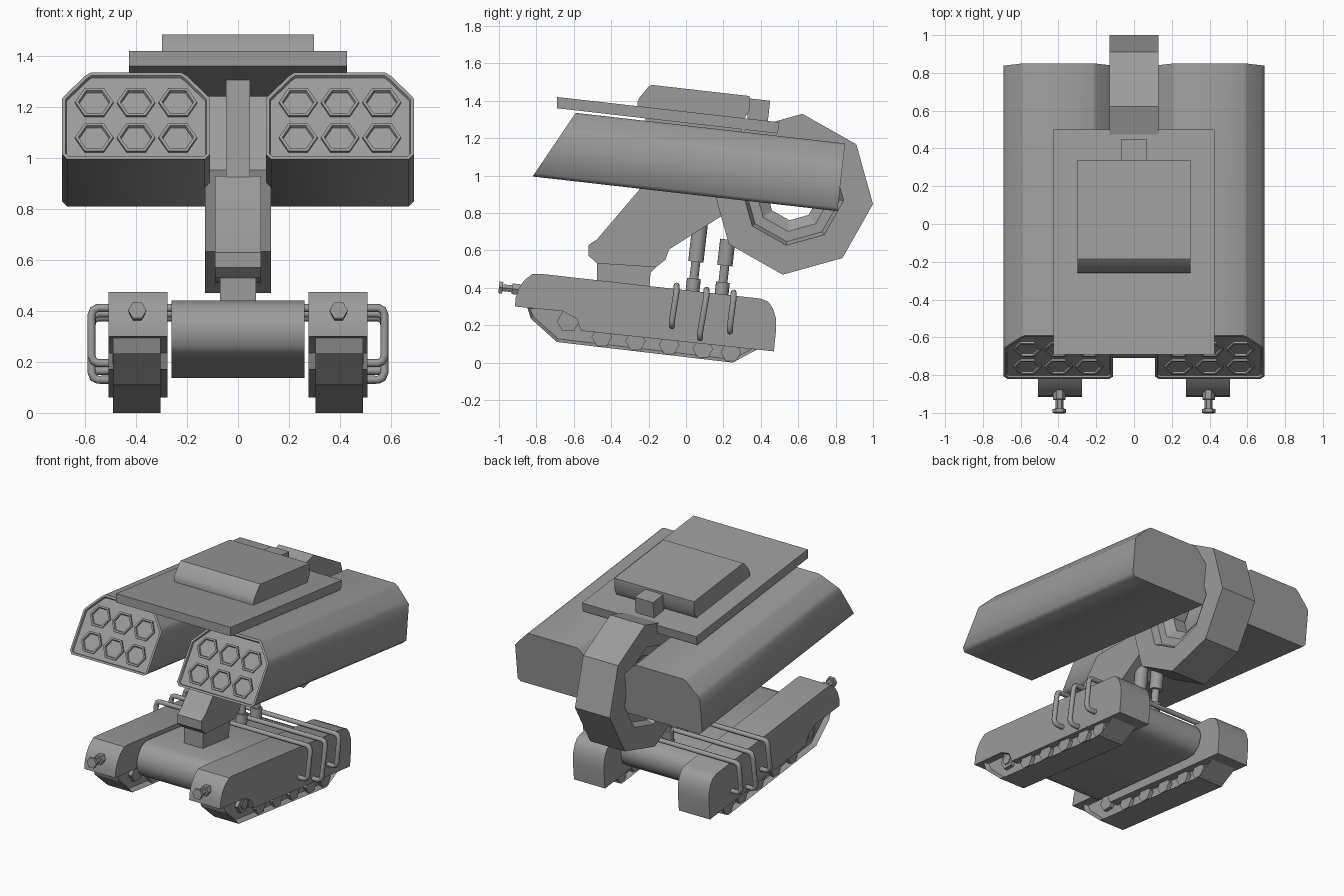
import bpy, bmesh, math
from mathutils import Vector

if "Cube" in bpy.data.objects:
    bpy.data.objects.remove(bpy.data.objects["Cube"])

grey = bpy.data.materials.new("plain_grey")
grey.diffuse_color = (0.33, 0.33, 0.33, 1)
grey.use_nodes = True
grey.node_tree.nodes["Principled BSDF"].inputs["Base Color"].default_value = grey.diffuse_color


def finish(name, bm, angle=30):
    bmesh.ops.recalc_face_normals(bm, faces=bm.faces)
    me = bpy.data.meshes.new(name)
    bm.to_mesh(me)
    bm.free()
    ob = bpy.data.objects.new(name, me)
    bpy.context.collection.objects.link(ob)
    me.materials.append(grey)
    bpy.ops.object.select_all(action='DESELECT')
    ob.select_set(True)
    bpy.context.view_layer.objects.active = ob
    bpy.ops.object.shade_smooth_by_angle(angle=math.radians(angle))
    return ob


def loft(bm, rings, caps=True, closed=False):
    """Skin matching rings of points."""
    vs = [[bm.verts.new(p) for p in r] for r in rings]
    n = len(vs[0])
    for i in range(len(vs) if closed else len(vs) - 1):
        a, b = vs[i], vs[(i + 1) % len(vs)]
        for j in range(n):
            bm.faces.new((a[j], a[(j + 1) % n], b[(j + 1) % n], b[j]))
    if caps:
        return bm.faces.new(vs[0]), bm.faces.new(vs[-1])


def slab(name, prof, x0, x1, angle=30, recess=None):
    """Side profile of (y, z) points extruded along x."""
    bm = bmesh.new()
    ends = loft(bm, [[(x, y, z) for y, z in prof] for x in (x0, x1)])
    if recess:
        bmesh.ops.recalc_face_normals(bm, faces=bm.faces)
        bmesh.ops.inset_individual(bm, faces=list(ends), thickness=recess[0], depth=-recess[1])
    return finish(name, bm, angle)


def rods(name, parts, n=12, twist=0.0, angle=40):
    """Cylinders given as (start, end, radius)."""
    bm = bmesh.new()
    for p, q, r in parts:
        p, q = Vector(p), Vector(q)
        d = (q - p).normalized()
        u = Vector((1, 0, 0)) if abs(d.x) < 0.9 else Vector((0, 1, 0))
        u = (u - d * u.dot(d)).normalized()
        v = d.cross(u)
        offs = [u * (r * math.cos(t)) + v * (r * math.sin(t))
                for t in (twist + 2 * math.pi * k / n for k in range(n))]
        loft(bm, [[c + o for o in offs] for c in (p, q)])
    return finish(name, bm, angle)


# Upper body pitch: direction along the body and its upward normal
A = Vector((0, 0.9936, -0.113))
N = Vector((0, 0.113, 0.9936))
P0 = Vector((0, -0.82, 0.995))
H, LEAN, LENGTH = 0.364, 0.19, 1.64

SECTION = [(-.27, 0), (.27, 0), (.29, .02), (.29, .255), (.27, .278), (.2, .35),
           (.178, H), (-.178, H), (-.2, .35), (-.27, .278), (-.29, .255), (-.29, .02)]

for s, side in ((-1, "left"), (1, "right")):
    # Launcher pod with leaning front and a sunken front panel
    cx = s * 0.4
    bm = bmesh.new()
    front = [P0 + A * (LEAN * h / H) + N * h + Vector((cx + x, 0, 0)) for x, h in SECTION]
    rear = [P0 + A * LENGTH + N * h + Vector((cx + x, 0, 0)) for x, h in SECTION]
    cap, _ = loft(bm, [front, rear])
    bmesh.ops.recalc_face_normals(bm, faces=bm.faces)
    bmesh.ops.inset_individual(bm, faces=[cap], thickness=0.014, depth=0)
    bmesh.ops.inset_individual(bm, faces=[cap], thickness=0.004, depth=-0.012)
    finish(side + "_launcher_pod", bm, 50)

    # Hexagonal launch tubes, two rows of three
    up = (A * LEAN + N * H).normalized()
    out = Vector((1, 0, 0)).cross(up)
    bm = bmesh.new()
    for row in (0.105, 0.272):
        for col in (-0.164, 0, 0.164):
            c = P0 + up * row + Vector((cx + col, 0, 0))

            def hexagon(r, d):
                return [c + Vector((r * math.cos(k * math.pi / 3), 0, 0))
                        + up * (r * math.sin(k * math.pi / 3)) + out * d for k in range(6)]
            loft(bm, [hexagon(.075, -.02), hexagon(.075, 0), hexagon(.062, 0), hexagon(.058, -.011)])
    finish(side + "_launch_tubes", bm, 20)

    # Fender over the track
    x0, x1 = sorted((s * .276, s * .508))
    slab(side + "_fender",
         [(-.915, .30), (-.91, .35), (-.895, .395), (-.865, .44), (-.82, .475), (-.78, .475),
          (.40, .342), (.44, .325), (.465, .29), (.48, .24), (.482, .18), (.47, .06),
          (-.56, .17), (-.585, .235), (-.66, .275)], x0, x1, 35)

    # Track belt with sunken sides, and its hexagonal wheels
    x0, x1 = sorted((s * .305, s * .49))
    slab(side + "_track",
         [(-.85, .30), (-.83, .235), (-.69, .11), (.25, 0), (.38, .07), (.38, .2), (-.6, .30)],
         x0, x1, 20, (.018, .03))
    wheels = [(-.63, .22, .06)] + [(y, .165 - .117 * (y + .69), .055)
                                   for y in (-.45, -.27, -.09, .09, .24)]
    rods(side + "_road_wheels", [((s * .31, y, z), (s * .485, y, z), r) for y, z, r in wheels], 6, 0, 20)
    rods(side + "_front_wheel_hub", [((s * .31, -.63, .22), (s * .492, -.63, .22), .035)], 6, 0, 20)

    # Front bolt
    def bolt(y0, y1, r):
        return ((s * .395, y0, .397 - .11 * (y0 + .95)), (s * .395, y1, .397 - .11 * (y1 + .95)), r)
    rods(side + "_front_bolt", [bolt(-1, -.98, .036), bolt(-.98, -.9, .021), bolt(-.93, -.88, .033)], 6, 0, 20)

# Octagonal ring with stepped hub
bm = bmesh.new()
hub = [(.433, .13), (.275, .13), (.255, .085), (.2, .085), (.14, .045),
       (.14, -.045), (.2, -.085), (.255, -.085), (.275, -.13), (.433, -.13)]
loft(bm, [[(x, .57 + r * math.cos(t), .90 + r * math.sin(t)) for r, x in hub]
          for t in (math.radians(45 * k - 7) for k in range(8))], caps=False, closed=True)
finish("octagonal_ring", bm, 20)

# Arm, its narrower foot, and the strut to the deck
slab("support_arm", [(-.245, .93), (-.475, .66), (-.52, .63), (-.52, .57), (-.475, .53),
                     (-.16, .51), (-.11, .55), (-.09, .605), (.2, .79), (.24, .93)], -.09, .09)
slab("arm_foot", [(-.475, .55), (-.475, .36), (-.2, .33), (-.19, .48), (-.13, .54)], -.07, .07)
slab("deck_strut", [(-.25, .91), (-.215, 1.31), (.3, 1.25), (.26, .9)], -.047, .047)

# Roof deck, raised housing and rear block
slab("roof_deck", [(-.69, 1.36), (-.69, 1.42), (.5, 1.285), (.49, 1.225)], -.427, .427)
slab("roof_housing", [(-.26, 1.365), (-.26, 1.39), (-.25, 1.415), (-.2, 1.475), (-.185, 1.485),
                      (.34, 1.425), (.34, 1.35), (.31, 1.3)], -.298, .298, 35)
slab("rear_block", [(.33, 1.29), (.33, 1.413), (.45, 1.40), (.437, 1.285)], -.068, .068)

# Central hull with rounded ends
slab("central_hull", [(-.66, .225), (-.695, .26), (-.71, .32), (-.695, .38), (-.66, .42), (-.61, .44),
                      (.24, .342), (.29, .32), (.32, .28), (.325, .23), (.305, .175), (.26, .14),
                      (.2, .137), (-.61, .215)], -.26, .26, 40)

# Cross pipes bent down over both fenders
for i, (y0, z0, y1, z1) in enumerate(((-.05, .412, -.075, .195), (.11, .39, .075, .13), (.255, .375, .235, .165))):
    half = [(.5, y1, z1), (.55, y1, z1), (.567, y1, z1 + .008), (.575, y1, z1 + .03),
            (.575, y0, z0 - .03), (.567, y0, z0 - .008), (.55, y0, z0)]
    pts = [(-x, y, z) for x, y, z in half] + half[::-1]
    cu = bpy.data.curves.new("cross_pipe", 'CURVE')
    cu.dimensions = '3D'
    cu.bevel_depth = 0.016
    cu.bevel_resolution = 2
    sp = cu.splines.new('POLY')
    sp.points.add(len(pts) - 1)
    for p, co in zip(sp.points, pts):
        p.co = (*co, 1)
    ob = bpy.data.objects.new("cross_pipe_%d" % (i + 1), cu)
    bpy.context.collection.objects.link(ob)
    cu.materials.append(grey)
    bpy.ops.object.select_all(action='DESELECT')
    ob.select_set(True)
    bpy.context.view_layer.objects.active = ob
    bpy.ops.object.convert(target='MESH')
    bpy.ops.object.shade_smooth_by_angle(angle=math.radians(50))

# Pistons from hull to arm and ring
for name, y, z, top in (("front_piston", .03, .34, .42), ("rear_piston", .185, .32, .34)):
    base = Vector((0, y, z))
    rods(name, [(base, base + N * .11, .037), (base + N * .1, base + N * .25, .024),
                (base + N * .2, base + N * top, .041)], 16)
